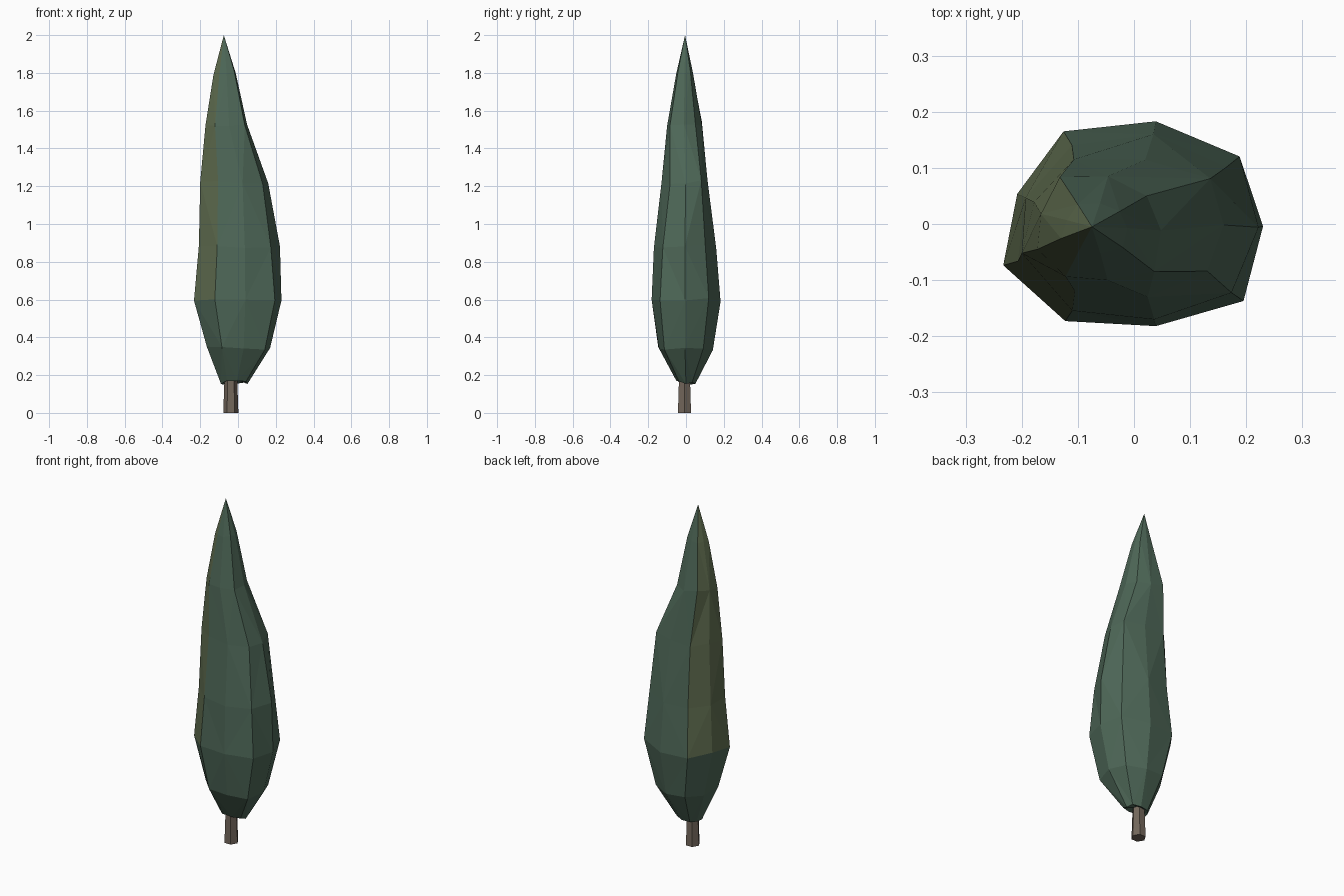
import bpy, bmesh, math, random

if "Cube" in bpy.data.objects:
    bpy.data.objects.remove(bpy.data.objects["Cube"])

random.seed(4)


def material(name, color):
    m = bpy.data.materials.new(name)
    m.diffuse_color = (*color, 1)
    m.use_nodes = True
    m.node_tree.nodes["Principled BSDF"].inputs["Base Color"].default_value = m.diffuse_color
    return m


def finish(bm, name, mats):
    bmesh.ops.recalc_face_normals(bm, faces=bm.faces)
    me = bpy.data.meshes.new(name)
    bm.to_mesh(me)
    bm.free()
    for m in mats:
        me.materials.append(m)
    ob = bpy.data.objects.new(name, me)
    bpy.context.collection.objects.link(ob)
    return ob


def fit(values, lo, hi):
    a, b = min(values), max(values)
    return [lo + (v - a) / (b - a) * (hi - lo) for v in values]


# foliage: nine-sided outline at the widest ring, refitted to each level
outline = [(.232, -.003), (.19, .122), (.04, .185), (-.125, .167), (-.208, .055),
           (-.233, -.073), (-.122, -.173), (.04, -.182), (.197, -.137)]
# z, x min, x max, y min, y max, roughness
levels = [(.16, -.09, .05, -.05, .05, .05),
          (.34, -.165, .17, -.147, .142, .05),
          (.60, -.233, .23, -.182, .183, 0),
          (.88, -.207, .222, -.17, .16, .06),
          (1.22, -.2, .16, -.13, .115, .08),
          (1.53, -.172, .048, -.10, .085, .08),
          (1.80, -.13, -.012, -.052, .037, .06)]
n = len(outline)
bm = bmesh.new()
rings = []
for z, x0, x1, y0, y1, rough in levels:
    scale = [1 + random.uniform(-rough, rough) for _ in outline]
    xs = fit([p[0] * s for p, s in zip(outline, scale)], x0, x1)
    ys = fit([p[1] * s for p, s in zip(outline, scale)], y0, y1)
    rings.append([bm.verts.new((x, y, z + random.uniform(-.012, .012)))
                  for x, y in zip(xs, ys)])
tip = bm.verts.new((-.075, -.005, 2))
base = bm.verts.new((-.035, -.005, .185))
for k in range(len(rings)):
    low = rings[k]
    for i in range(n):
        j = (i + 1) % n
        if k < len(rings) - 1:
            up = rings[k + 1]
            a, b, c, d = low[i], low[j], up[j], up[i]
            # alternate the diagonals to get irregular facets
            if (i + k) % 2:
                faces = [(a, b, c), (a, c, d)]
            else:
                faces = [(a, b, d), (b, c, d)]
        else:
            faces = [(low[i], low[j], tip)]
        for f in faces:
            face = bm.faces.new(f)
            # olive patch on the left side
            face.material_index = 1 if k >= 2 and 3 <= i <= 5 else 0
for i in range(n):
    bm.faces.new((rings[0][(i + 1) % n], rings[0][i], base))
finish(bm, "foliage", [material("dark_green", (.075, .135, .095)),
                       material("olive_green", (.11, .145, .075))])

# trunk: short tapered hexagonal post
bm = bmesh.new()
bmesh.ops.create_cone(bm, cap_ends=True, segments=6, radius1=.04, radius2=.033, depth=.2)
for v in bm.verts:
    x, y = v.co.x, v.co.y
    v.co = (-y - .038, x - .008, v.co.z + .1)
finish(bm, "trunk", [material("bark", (.17, .135, .105))])
